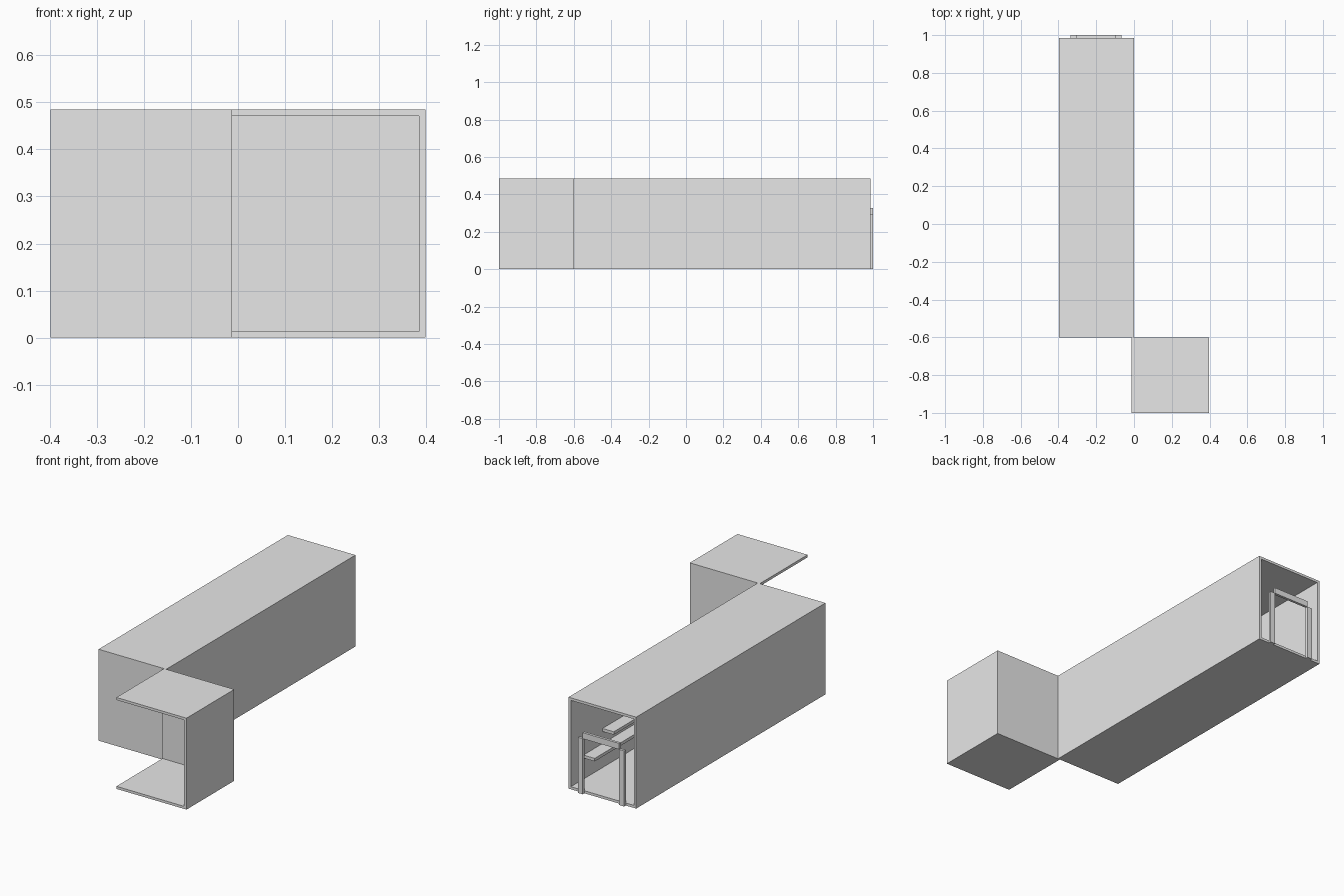
import bpy
from mathutils import Matrix, Vector

cube = bpy.data.objects.get("Cube")
if cube:
    bpy.data.objects.remove(cube, do_unlink=True)

import bmesh

# Single plain grey finish
grey = bpy.data.materials.new("plain_grey")
grey.use_nodes = True
GREY = (0.8, 0.8, 0.8, 1.0)
grey.diffuse_color = GREY
grey.node_tree.nodes["Principled BSDF"].inputs["Base Color"].default_value = GREY


def panel(name, x, y, z):
    """Rectangular slab given by its (min, max) range on each axis."""
    ranges = (x, y, z)
    size = Vector([hi - lo for lo, hi in ranges])
    centre = Vector([(hi + lo) / 2 for lo, hi in ranges])
    bm = bmesh.new()
    bmesh.ops.create_cube(bm, size=1, matrix=Matrix.Translation(centre) @ Matrix.Diagonal(size.to_4d()))
    mesh = bpy.data.meshes.new(name)
    bm.to_mesh(mesh)
    bm.free()
    mesh.materials.append(grey)
    obj = bpy.data.objects.new(name, mesh)
    bpy.context.collection.objects.link(obj)
    return obj


T = 0.0135            # wall thickness
H = 0.485             # overall height
HALF = 0.398          # half of the overall width
JOIN = -0.6           # where the corridor meets the porch
BACK = 0.986          # open end of the corridor
inner_z = (T, H - T)

# Long corridor, closed at the front and open at the back
corridor_x = (-HALF, -0.001)
corridor_y = (JOIN, BACK)
panel("corridor_floor", corridor_x, corridor_y, (0, T))
panel("corridor_roof", corridor_x, corridor_y, (H - T, H))
panel("corridor_right_wall", (-HALF, -HALF + T), corridor_y, inner_z)
panel("corridor_left_wall", (corridor_x[1] - T, corridor_x[1]), corridor_y, inner_z)
panel("corridor_end_wall", (-HALF + T, corridor_x[1] - T), (JOIN, JOIN + T), inner_z)

# Porch, open at the front and on its right side
porch_x = (-T, HALF)
porch_y = (-1, JOIN)
panel("porch_floor", porch_x, porch_y, (0, T))
panel("porch_roof", porch_x, porch_y, (H - T, H))
panel("porch_left_wall", (HALF - T, HALF), porch_y, inner_z)
panel("porch_back_wall", (-T, HALF - T), (JOIN - T, JOIN), inner_z)

# Door frame standing against the open end
frame_y = (BACK, 1)
door_x = (-0.308, -0.094)
post = 0.029
lintel_z = 0.295
panel("door_post_right", (door_x[0] - post, door_x[0]), frame_y, (0, lintel_z))
panel("door_post_left", (door_x[1], door_x[1] + post), frame_y, (0, lintel_z))
panel("door_lintel", door_x, frame_y, (lintel_z, lintel_z + 0.032))

# Two shelves along the inside of the left wall
shelf_x = (corridor_x[1] - T - 0.066, corridor_x[1] - T)
for name, start, top in (("lower_shelf", 0.88, 0.141), ("upper_shelf", 0.72, 0.221)):
    panel(name, shelf_x, (start - 0.8, start), (top - 0.016, top))
